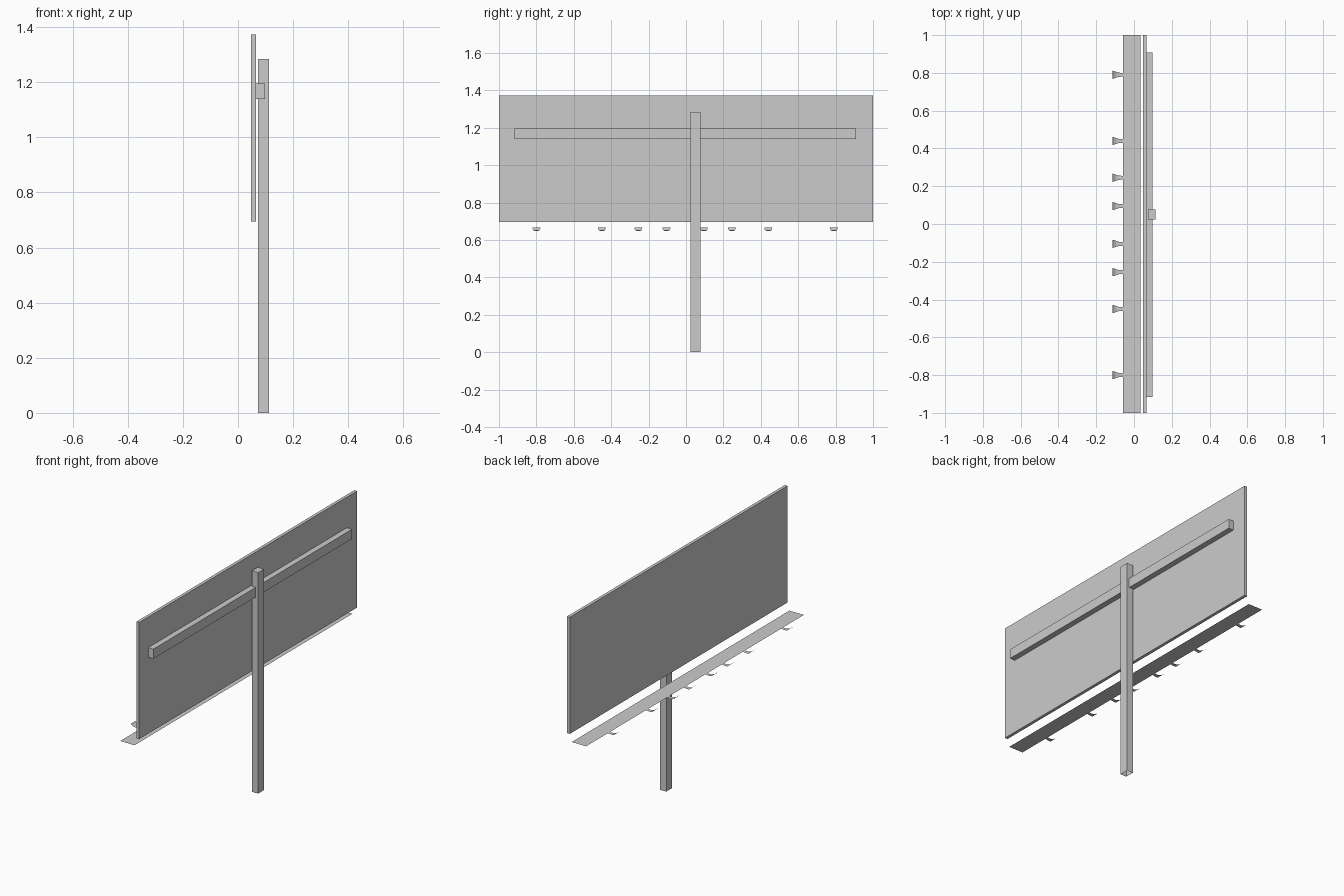
import bpy
import bmesh

cube = bpy.data.objects.get("Cube")
if cube:
    bpy.data.objects.remove(cube, do_unlink=True)

# Single plain grey material
grey = bpy.data.materials.new("plain grey")
grey.use_nodes = True
COLOUR = (0.6, 0.6, 0.6, 1)
grey.diffuse_color = COLOUR
grey.node_tree.nodes["Principled BSDF"].inputs["Base Color"].default_value = COLOUR


def finish(name, bm):
    mesh = bpy.data.meshes.new(name)
    bm.to_mesh(mesh)
    bm.free()
    mesh.materials.append(grey)
    obj = bpy.data.objects.new(name, mesh)
    bpy.context.collection.objects.link(obj)
    return obj


def box(name, xs, ys, zs, open_bottom=False):
    bm = bmesh.new()
    bmesh.ops.create_cube(bm, size=1)
    for v in bm.verts:
        v.co = [r[0] if c < 0 else r[1] for c, r in zip(v.co, (xs, ys, zs))]
    if open_bottom:
        bm.normal_update()
        low = [f for f in bm.faces if f.normal.z < -0.9]
        bmesh.ops.delete(bm, geom=low, context='FACES')
    return finish(name, bm)


def strip(name, rows, y=0):
    """Thin sheet through rows of (x, z, half width)."""
    bm = bmesh.new()
    pairs = [[bm.verts.new((x, y + s * w, z)) for s in (1, -1)]
             for x, z, w in rows]
    for (a, b), (c, d) in zip(pairs, pairs[1:]):
        face = bm.faces.new((a, c, d, b))
        face.normal_update()
        if face.normal.z < 0:
            face.normal_flip()
    return finish(name, bm)


# Display panel, rear beam and post with an open foot
box("display_panel", (0.047, 0.065), (-1, 1), (0.695, 1.373))
box("support_beam", (0.065, 0.098), (-0.917, 0.908), (1.139, 1.195))
box("post", (0.073, 0.113), (0.023, 0.077), (0, 1.285), open_bottom=True)

# Flat walkway below the panel
strip("walkway", [(0.035, 0.651, 1), (-0.058, 0.651, 1)])

# Flared lamps curving up from the walkway edge
LAMP = [(-0.058, 0.651, 0.010), (-0.080, 0.649, 0.011),
        (-0.095, 0.652, 0.016), (-0.107, 0.659, 0.020),
        (-0.115, 0.667, 0.022)]
for i, y in enumerate((0.79, 0.44, 0.245, 0.095, -0.105, -0.255, -0.45, -0.8)):
    strip(f"lamp_{i + 1}", LAMP, y)
